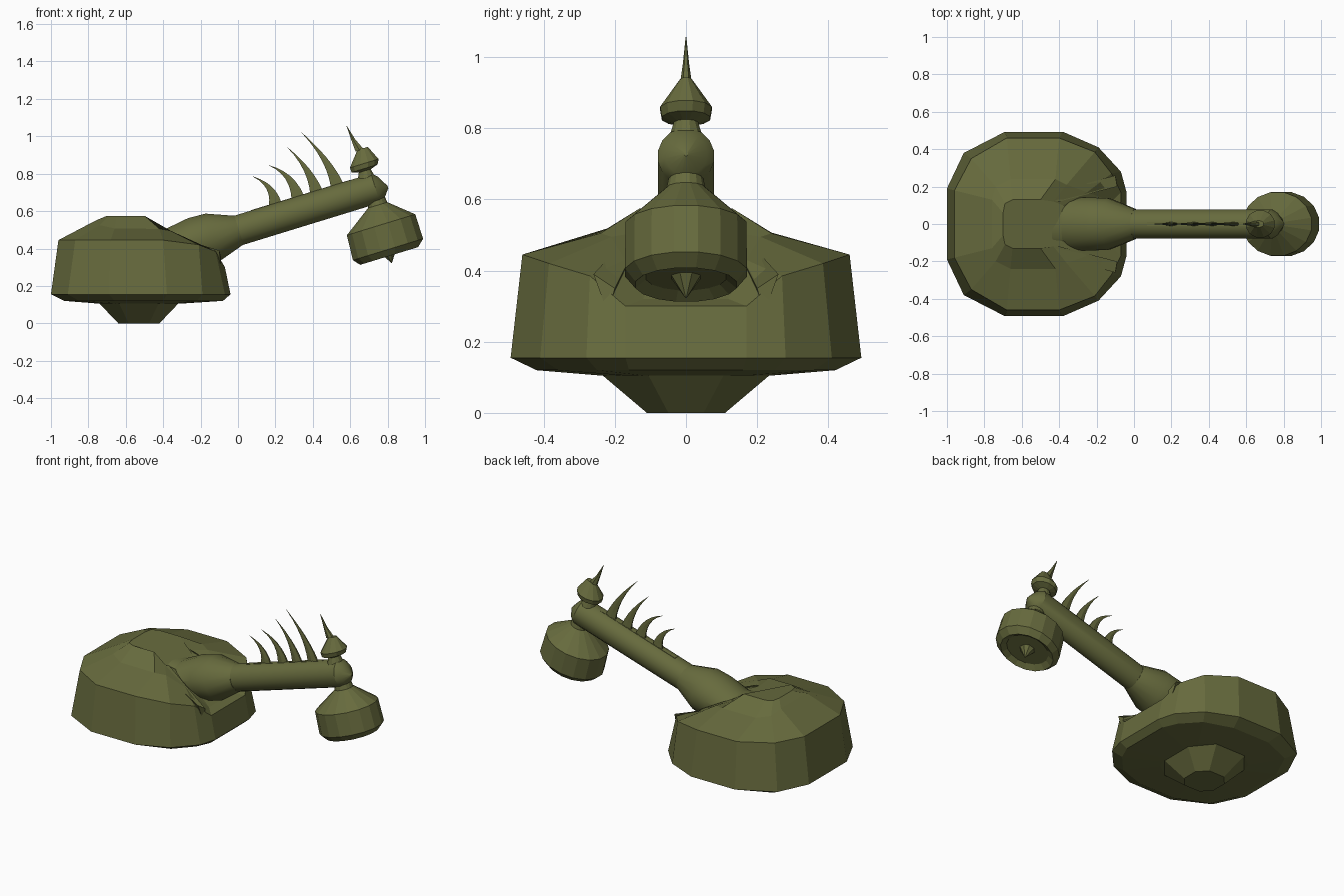
import bpy, math
from mathutils import Vector

if "Cube" in bpy.data.objects:
    bpy.data.objects.remove(bpy.data.objects["Cube"])

olive = bpy.data.materials.new("olive green")
olive.diffuse_color = (0.135, 0.146, 0.047, 1)
olive.use_nodes = True
olive.node_tree.nodes["Principled BSDF"].inputs["Base Color"].default_value = olive.diffuse_color
TILT = math.radians(17)
UP = Vector((-math.sin(TILT), 0, math.cos(TILT)))
ALONG = Vector((math.cos(TILT), 0, math.sin(TILT)))
SIDE = Vector((0, 1, 0))


def loft(name, rings, smooth=None):
    """Skin a list of equal-length rings and close both ends."""
    n = len(rings[0])
    verts = [tuple(p) for r in rings for p in r]
    faces = [(k * n + i, k * n + (i + 1) % n, (k + 1) * n + (i + 1) % n, (k + 1) * n + i)
             for k in range(len(rings) - 1) for i in range(n)]
    faces += [tuple(range(n))[::-1], tuple(range(len(verts) - n, len(verts)))]
    me = bpy.data.meshes.new(name)
    me.from_pydata(verts, [], faces)
    ob = bpy.data.objects.new(name, me)
    bpy.context.collection.objects.link(ob)
    me.materials.append(olive)
    import bmesh
    bm = bmesh.new()
    bm.from_mesh(me)
    bmesh.ops.remove_doubles(bm, verts=bm.verts, dist=1e-5)
    bmesh.ops.recalc_face_normals(bm, faces=bm.faces)
    bm.to_mesh(me)
    bm.free()
    if smooth:
        me.shade_smooth()
        me.set_sharp_from_angle(angle=math.radians(smooth))
    return ob


def ring(x, z, ru, rv, u, v, n=16):
    """Ellipse round (x, 0, z) in the plane of u and v."""
    c = Vector((x, 0, z))
    return [c + u * ru * math.cos(2 * math.pi * (i + .5) / n) + v * rv * math.sin(2 * math.pi * (i + .5) / n)
            for i in range(n)]


def mirrored(half):
    return half + [(x, -y, z) for x, y, z in reversed(half)]


# body: rounded slab, its rim dipping towards the neck
floor = [(-.74, .10, .105), (-.72, .17, .105), (-.62, .24, .105), (-.44, .24, .105),
         (-.34, .17, .105), (-.32, .12, .105), (-.31, .08, .105)]
low = [(-.93, .17, .12), (-.85, .34, .12), (-.66, .42, .12), (-.40, .42, .12),
       (-.22, .36, .12), (-.12, .25, .12), (-.08, .16, .12)]
wide = [(-1, .19, .155), (-.91, .38, .155), (-.69, .493, .155), (-.38, .493, .155),
        (-.19, .41, .155), (-.07, .28, .155), (-.04, .17, .155)]
rim = [(-.96, .18, .445), (-.87, .35, .445), (-.68, .46, .445), (-.40, .46, .445),
       (-.21, .385, .42), (-.12, .27, .385), (-.07, .17, .30)]
shoulder = [(-.76, .13, .55), (-.74, .20, .525), (-.66, .24, .507), (-.42, .24, .505),
            (-.36, .21, .495), (-.25, .17, .43), (-.12, .12, .32)]
crown = [(-.70, .06, .575), (-.69, .11, .575), (-.65, .13, .575), (-.50, .13, .575),
         (-.43, .12, .51), (-.38, .10, .49), (-.33, .06, .45)]
loft("body", [mirrored(r) for r in (floor, low, wide, rim, shoulder, crown)])

# foot: tapered octagonal plug under the body
def octagon(hx, hy, z):
    return [(-.53 + hx * a, hy * b, z) for a, b in
            ((1, .45), (.5, 1), (-.5, 1), (-1, .45), (-1, -.45), (-.5, -1), (.5, -1), (1, -.45))]
loft("foot", [octagon(.11, .11, 0), octagon(.215, .24, .11), octagon(.215, .24, .14)])

# neck base: flared socket sunk in the body
loft("neck_base", [ring(-.49, .46, .05, .13, UP, SIDE), ring(-.36, .41, .10, .14, UP, SIDE),
                   ring(-.23, .435, .135, .145, UP, SIDE), ring(-.135, .46, .135, .14, UP, SIDE),
                   ring(.005, .498, .082, .082, UP, SIDE)], 25)
# webs: thin wedges either side of the socket
for s in (1, -1):
    loft("left_web" if s > 0 else "right_web",
         [[(-.50, .15 * s, .51), (-.40, .12 * s, .51), (-.42, .14 * s, .44)],
          [(-.10, .26 * s, .39), (-.09, .20 * s, .35), (-.09, .22 * s, .28)]])

# arm: tilted tube with a blunt conical end
loft("arm", [ring(-.02, .49, .083, .08, UP, SIDE), ring(.735, .722, .083, .08, UP, SIDE),
             ring(.765, .727, .062, .06, UP, SIDE), ring(.802, .728, .006, .006, UP, SIDE)], 30)

# hanging head: stem, sloped top, drum and recessed underside with a point
loft("hanging_head", [ring(.735, .68, .045, .045, ALONG, SIDE), ring(.747, .632, .055, .055, ALONG, SIDE),
                      ring(.765, .527, .195, .173, ALONG, SIDE), ring(.802, .395, .2, .175, ALONG, SIDE),
                      ring(.808, .36, .165, .145, ALONG, SIDE), ring(.803, .382, .13, .115, ALONG, SIDE)])
loft("head_point", [ring(.803, .39, .05, .05, ALONG, SIDE, 8), ring(.822, .323, .002, .002, ALONG, SIDE, 8)])

# top knob: small cone hat on the end of the arm
loft("top_knob", [ring(.685, .77, .05, .05, ALONG, SIDE, 12), ring(.678, .815, .035, .035, ALONG, SIDE, 12),
                  ring(.677, .828, .075, .07, ALONG, SIDE, 12), ring(.675, .855, .083, .075, ALONG, SIDE, 12),
                  ring(.666, .935, .03, .018, ALONG, SIDE, 12)])
loft("knob_spike", [ring(.65, .925, .026, .017, ALONG, SIDE, 6), ring(.617, .98, .012, .009, ALONG, SIDE, 6),
                    ring(.58, 1.057, .001, .001, ALONG, SIDE, 6)])

# ridge strip along the top of the arm
loft("ridge", [[(x, y, z + dz) for y, dz in ((-.012, -.03), (.012, -.03), (.012, .008), (-.012, .008))]
               for x, z in ((.07, .597), (.60, .759))])

# spines: claws curving back towards the body
spines = [(.20, .635, .19, .74, .08, .785), (.32, .672, .29, .80, .165, .845),
          (.42, .70, .385, .83, .265, .94), (.53, .738, .485, .88, .34, 1.02)]
for k, (x0, z0, x1, z1, x2, z2) in enumerate(spines):
    rings = []
    for i in range(7):
        t = i / 6
        x = (1 - t) ** 2 * x0 + 2 * t * (1 - t) * x1 + t * t * x2
        z = (1 - t) ** 2 * z0 + 2 * t * (1 - t) * z1 + t * t * z2
        d = Vector(((1 - t) * (x1 - x0) + t * (x2 - x1), 0, (1 - t) * (z1 - z0) + t * (z2 - z1))).normalized()
        w = .001 + .039 * (1 - t) ** 1.3
        rings.append(ring(x, z, w, .3 * w, Vector((d.z, 0, -d.x)), SIDE, 6))
    loft(f"spine_{k + 1}", rings)
